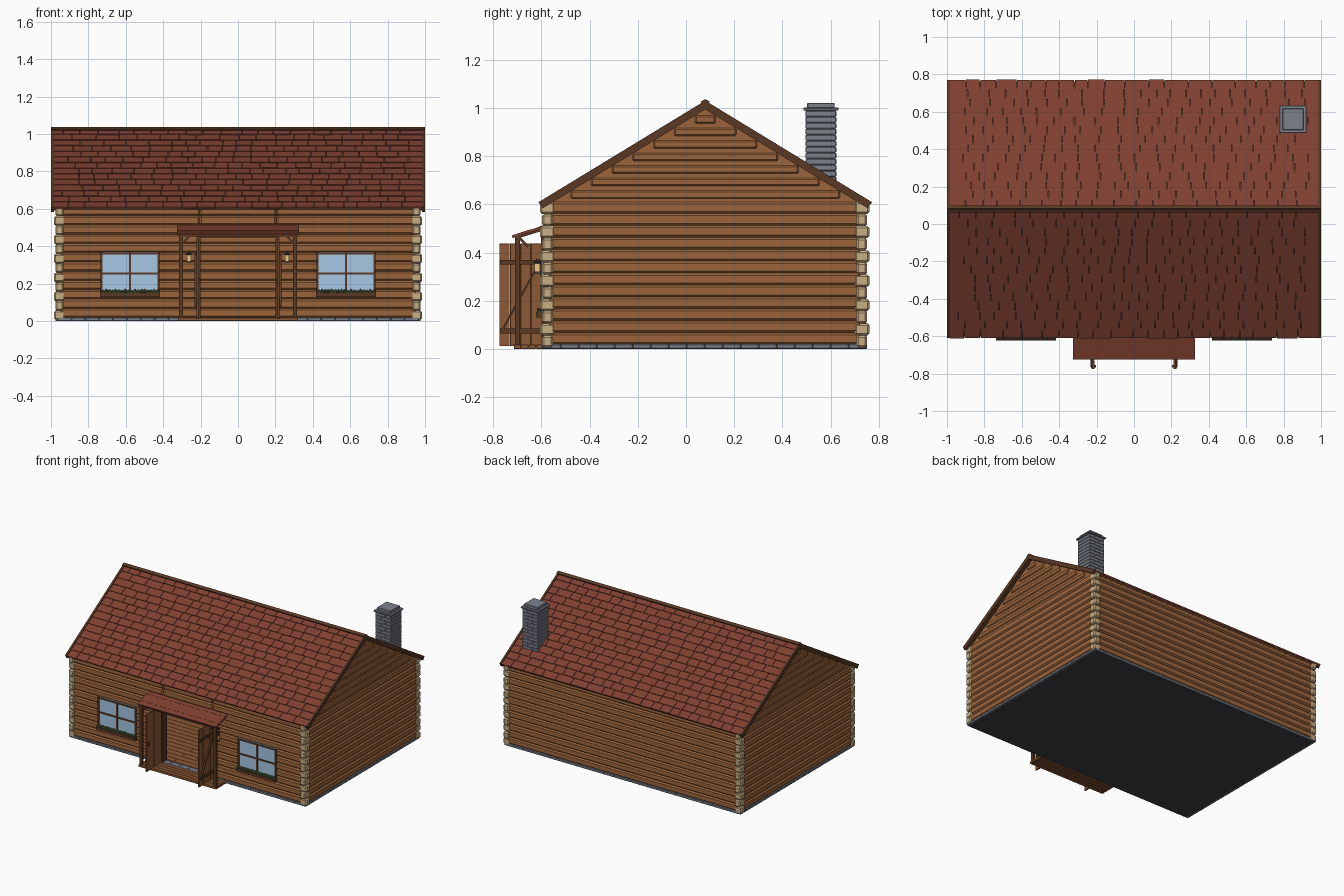
import bpy, bmesh, math, random
from mathutils import Matrix, Vector

if "Cube" in bpy.data.objects:
    bpy.data.objects.remove(bpy.data.objects["Cube"])

random.seed(4)


def mat(name, r, g, b):
    m = bpy.data.materials.new(name)
    m.diffuse_color = (r, g, b, 1)
    m.use_nodes = True
    m.node_tree.nodes["Principled BSDF"].inputs["Base Color"].default_value = m.diffuse_color
    return m


WOOD = mat("log_wood", 0.33, 0.13, 0.045)
PALE = mat("cut_wood", 0.58, 0.43, 0.23)
DARK = mat("dark_wood", 0.10, 0.04, 0.018)
PLANK = mat("plank_wood", 0.27, 0.10, 0.035)
TILE = mat("roof_red", 0.21, 0.05, 0.03)
STONE = mat("stone", 0.20, 0.22, 0.26)
BASE = mat("base_grey", 0.05, 0.05, 0.06)
GLASS = mat("window_glass", 0.38, 0.58, 0.78)
GREEN = mat("leaf_green", 0.06, 0.16, 0.04)
PINK = mat("petal_red", 0.45, 0.06, 0.08)
LAMP = mat("lamp_glow", 0.85, 0.6, 0.25)


class Part:
    """Collects boxes and prisms into one named mesh."""

    def __init__(self, name, material):
        self.name, self.material, self.bm = name, material, bmesh.new()

    def box(self, x0, x1, y0, y1, z0, z1, bevel=0, M=Matrix()):
        size = Matrix.Diagonal((x1 - x0, y1 - y0, z1 - z0, 1))
        pos = Matrix.Translation(((x0 + x1) / 2, (y0 + y1) / 2, (z0 + z1) / 2))
        v = bmesh.ops.create_cube(self.bm, size=1, matrix=M @ pos @ size)["verts"]
        if bevel:
            e = list({e for w in v for e in w.link_edges})
            bmesh.ops.bevel(self.bm, geom=e, offset=bevel, segments=1, affect='EDGES')

    def bar(self, a, b, w, h):
        """Square bar from point a to point b."""
        a, b = Vector(a), Vector(b)
        M = Matrix.Translation(a) @ (b - a).to_track_quat('Z', 'X').to_matrix().to_4x4()
        self.box(-w / 2, w / 2, -h / 2, h / 2, 0, (b - a).length, 0, M)

    def prism(self, yz, x0, x1):
        f = self.bm.faces.new([self.bm.verts.new((x0, y, z)) for y, z in yz])
        r = bmesh.ops.extrude_face_region(self.bm, geom=[f])["geom"]
        bmesh.ops.translate(self.bm, vec=(x1 - x0, 0, 0),
                            verts=[g for g in r if isinstance(g, bmesh.types.BMVert)])

    def ball(self, p, r):
        bmesh.ops.create_icosphere(self.bm, subdivisions=1, radius=r, matrix=Matrix.Translation(p))

    def done(self):
        bmesh.ops.recalc_face_normals(self.bm, faces=self.bm.faces)
        me = bpy.data.meshes.new(self.name)
        self.bm.to_mesh(me)
        self.bm.free()
        me.materials.append(self.material)
        ob = bpy.data.objects.new(self.name, me)
        bpy.context.collection.objects.link(ob)


XC, YF, YB, YR = 0.955, -0.575, 0.73, 0.08   # wall centre lines and ridge
N, STEP, Z0 = 12, 0.0495, 0.018

# Foundation stones, base plate and floor boards
p = Part("base_plate", BASE)
p.box(-0.96, 0.96, -0.59, 0.745, 0, 0.012)
p.done()
p = Part("foundation_stones", STONE)
n = 26
for i in range(n):
    x = -0.965 + i * 1.93 / n
    for y in (YF, YB):
        p.box(x, x + 1.93 / n, y - 0.022, y + 0.022, 0.001, 0.02, 0.003)
n = 18
for i in range(n):
    y = -0.595 + i * 1.345 / n
    for x in (-XC, XC):
        p.box(x - 0.022, x + 0.022, y, y + 1.345 / n, 0.001, 0.02, 0.003)
p.done()
p = Part("floor_boards", PLANK)
for i in range(26):
    y = -0.55 + i * 0.049
    cut = 0.25 if i % 2 else -0.15
    for a, b in ((-0.93, cut), (cut, 0.93)):
        p.box(a, b, y, y + 0.049, 0.008, 0.022, 0.002)
p.done()

# Log walls; the front is split round the doorway
front, back, sides = Part("front_logs", WOOD), Part("back_logs", WOOD), Part("side_logs", WOOD)
for i in range(N):
    z = Z0 + i * STEP
    back.box(-XC, XC, YB - 0.02, YB + 0.02, z, z + STEP, 0.009)
    spans = [(-XC, -0.205), (0.205, XC)] + ([(-0.205, 0.205)] if i > 8 else [])
    for a, b in spans:
        front.box(a, b, YF - 0.02, YF + 0.02, z, z + STEP, 0.009)
    for x in (-XC, XC):
        sides.box(x - 0.02, x + 0.02, YF, YB, z, z + STEP, 0.009)
for q in (front, back, sides):
    q.done()

# Pale log ends stacked crosswise at the corners
p = Part("corner_log_ends", PALE)
for i in range(N):
    z = 0.006 + i * 0.0505
    w, d = (0.029, 0.022) if i % 2 == 0 else (0.022, 0.031)
    for x in (-XC, XC):
        for y in (YF, YB):
            p.box(x - w, x + w, y - d, y + d, z, z + 0.05, 0.008)
p.done()

# Gables with shortening logs
p = Part("gable_walls", WOOD)
for x in (-XC, XC):
    p.prism([(YF, 0.6), (YB, 0.6), (YB, 0.604), (YR, 0.999), (YF, 0.604)], x - 0.013, x + 0.013)
    for i in range(7):
        h = 0.56 - i * 0.0862
        z = 0.624 + i * 0.052
        p.box(x - 0.02, x + 0.02, YR - h, YR + h, z, z + 0.034, 0.006)
p.done()

# Roof: deck, overlapping shingles, barge boards and ridge
A, L, ROWS = math.atan2(0.42, 0.69), 0.808, 14
deck, tiles, trim = Part("roof_deck", DARK), Part("roof_shingles", TILE), Part("barge_boards", DARK)
for turn in (0, math.pi):
    M = Matrix.Translation((0, YR, 1.03)) @ Matrix.Rotation(turn, 4, 'Z') @ Matrix.Rotation(-A, 4, 'X')
    deck.box(-0.99, 0.99, 0, L - 0.005, -0.026, -0.010, 0, M)
    for x in (-0.9925, 0.9925):
        trim.box(x - 0.0075, x + 0.0075, 0, L, -0.03, 0.001, 0, M)
    for r in range(ROWS):
        T = M @ Matrix.Translation((0, r * L / ROWS, -0.008)) @ Matrix.Rotation(0.07, 4, 'X')
        x = -0.985
        while x < 0.98:
            e = x + random.uniform(0.07, 0.13)
            if e > 0.94:
                e = 0.985
            tiles.box(x + 0.0015, e - 0.0015, 0, L / ROWS + random.uniform(-0.001, 0.002), -0.006, 0.004, 0, T)
            x = e
    trim.box(-1, 1, -0.002, 0.018, -0.01, 0.007, 0, M)
for q in (deck, tiles, trim):
    q.done()

# Chimney
p = Part("chimney_bricks", STONE)
CX, CY = 0.85, 0.56
p.box(CX - 0.058, CX + 0.058, CY - 0.058, CY + 0.058, 0.64, 1.0)
for k in range(14):
    z = 0.64 + k * 0.025
    c = 0.02 if k % 2 else -0.02
    for a, b in ((-0.064, c), (c, 0.064)):
        p.box(CX + a, CX + b, CY - 0.064, CY + 0.064, z, z + 0.0245, 0.003)
for h, z, t in ((0.073, 0.99, 0.012), (0.057, 1.0, 0.022)):
    p.box(CX - h, CX + h, CY - h, CY + h, z, z + t, 0.003)
p.done()

# Windows with planted boxes
glass, frame, leaves, petals = (Part("window_panes", GLASS), Part("window_frames", DARK),
                                Part("window_plants", GREEN), Part("window_flowers", PINK))
for c in (-0.5775, 0.5775):
    a, b, z0, z1, w = c - 0.158, c + 0.158, 0.14, 0.368, 0.012
    glass.box(a, b, -0.598, -0.55, z0, z1)
    for x in (a, c - w / 2, b - w):
        frame.box(x, x + w, -0.605, -0.545, z0, z1)
    for z in (z0, (z0 + z1) / 2 - 0.004, z1 - w):
        frame.box(a, b, -0.604, -0.546, z, z + w * 0.85)
    frame.box(a - 0.002, b + 0.002, -0.622, -0.595, 0.13, 0.152)
    for i in range(18):
        x = a + 0.012 + i * 0.0172
        leaves.ball((x, -0.609, 0.154 + random.uniform(0, 0.006)), 0.011)
        if i % 3 == 1:
            petals.ball((x, -0.613, 0.166), 0.006)
for q in (glass, frame, leaves, petals):
    q.done()

# Porch: step deck, posts, beams and lean-to roof
p = Part("porch_deck", PLANK)
for i in range(4):
    y = -0.715 + i * 0.031
    p.box(-0.32, 0.32, y, y + 0.03, 0, 0.018, 0.002)
p.done()
p, q = Part("porch_frame", DARK), Part("porch_roof", TILE)
p.box(-0.32, 0.32, -0.71, -0.692, 0.452, 0.472)
for s in (-1, 1):
    x = s * 0.305
    p.box(x - 0.01, x + 0.01, -0.71, -0.69, 0, 0.47)
    p.bar((x, -0.70, 0.466), (x, -0.58, 0.503), 0.014, 0.014)
    p.bar((x, -0.70, 0.47), (x, -0.655, 0.425), 0.01, 0.01)
    p.bar((x, -0.70, 0.41), (x - s * 0.045, -0.70, 0.455), 0.01, 0.01)
    p.box(s * 0.212 - 0.011, s * 0.212 + 0.011, -0.602, -0.55, 0.018, 0.465)   # door jamb
p.box(-0.22, 0.22, -0.602, -0.55, 0.448, 0.466)
p.done()
S = Matrix.Translation((0, -0.58, 0.516)) @ Matrix.Rotation(0.3, 4, 'X')
for i in range(4):
    q.box(-0.325, 0.325, -0.15 + i * 0.0375, -0.11 + i * 0.0375, -0.012, 0.0, 0,
          S @ Matrix.Translation((0, 0, 0.001 * (i % 2))))
q.done()

# Open double doors with plank leaves and Z bracing
p, b = Part("door_planks", PLANK), Part("door_braces", DARK)
for s in (-1, 1):
    x = s * 0.216
    for i in range(4):
        y = -0.775 + i * 0.044
        p.box(x - 0.006, x + 0.006, y, y + 0.0432, 0.012, 0.438, 0.0015)
    o = x + s * 0.009
    for z in (0.075, 0.36):
        b.box(o - 0.004, o + 0.004, -0.772, -0.602, z - 0.01, z + 0.01)
    b.bar((o, -0.762, 0.08), (o, -0.61, 0.355), 0.008, 0.016)
    b.box(x - s * 0.006 - 0.006, x - s * 0.006 + 0.006, -0.766, -0.754, 0.2, 0.23)   # handle
p.done()
b.done()

# Wall lanterns
p, q = Part("lantern_frames", BASE), Part("lantern_lights", LAMP)
for x in (-0.262, 0.262):
    q.box(x - 0.011, x + 0.011, -0.629, -0.607, 0.32, 0.355)
    p.box(x - 0.014, x + 0.014, -0.632, -0.604, 0.313, 0.321)
    p.box(x - 0.015, x + 0.015, -0.633, -0.603, 0.354, 0.364, 0.004)
    p.box(x - 0.004, x + 0.004, -0.622, -0.59, 0.364, 0.373)
p.done()
q.done()
